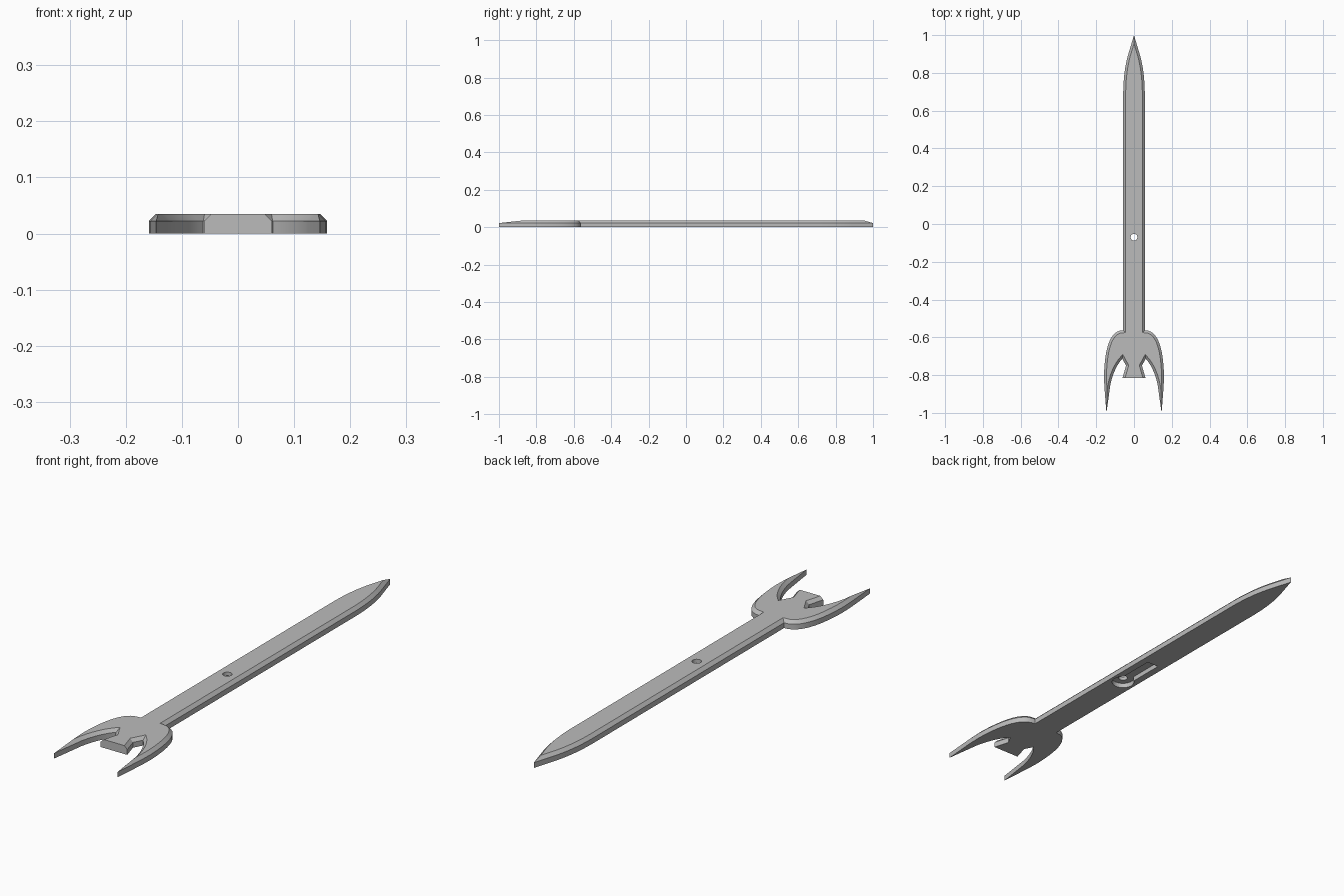
import bpy, bmesh
from mathutils import Vector

if "Cube" in bpy.data.objects:
    bpy.data.objects.remove(bpy.data.objects["Cube"], do_unlink=True)

HEIGHT, WALL, CHAMFER = 0.035, 0.022, 0.013

grey = bpy.data.materials.new("plain grey")
grey.use_nodes = True
grey.diffuse_color = (0.5, 0.5, 0.5, 1)
grey.node_tree.nodes["Principled BSDF"].inputs["Base Color"].default_value = (0.5, 0.5, 0.5, 1)


def bend(a, c, b, n=10):
    """Points of a quadratic curve from a to b pulled towards c."""
    a, b, c = Vector(a), Vector(b), Vector(c)
    return [a * (1 - t) ** 2 + c * 2 * t * (1 - t) + b * t * t
            for t in (i / n for i in range(n + 1))]


def inset(points, dists):
    """Move every edge of a counter-clockwise outline inward by its distance."""
    n = len(points)
    normals = []
    for i in range(n):
        d = (points[(i + 1) % n] - points[i]).normalized()
        normals.append(Vector((-d.y, d.x)))
    result = []
    for i in range(n):
        m, k = normals[i - 1], normals[i]
        e, f = dists[i - 1], dists[i]
        det = m.x * k.y - m.y * k.x
        if abs(det) < 1e-5:
            move = k * f
        else:
            move = Vector(((e * k.y - f * m.y) / det, (m.x * f - k.x * e) / det))
        result.append(points[i] + move)
    return result


# Left half of the outline, from the tail stub round to the pointed tip
half = [Vector((0.061, -0.815)), Vector((0.042, -0.75))]
half += bend((0.062, -0.713), (0.105, -0.76), (0.125, -0.85))
half += [Vector((0.146, -1)), Vector((0.157, -0.86))]
half += bend((0.159, -0.8), (0.152, -0.56), (0.057, -0.563))
half += bend((0.057, 0.7), (0.055, 0.81), (0.033, 0.89), 8)
outline = half + [Vector((0, 1))] + [Vector((-p.x, p.y)) for p in reversed(half)]

# The square end of the stub keeps its full height
top = inset(outline, [CHAMFER] * (len(outline) - 1) + [0])

# Pointer body: vertical wall, then a chamfer up to the flat face
bm = bmesh.new()
rings = [[bm.verts.new((p.x, p.y, z)) for p in pts]
         for pts, z in ((outline, 0), (outline, WALL), (top, HEIGHT))]
count = len(outline)
for low, high in zip(rings, rings[1:]):
    for i in range(count):
        j = (i + 1) % count
        bm.faces.new((low[i], low[j], high[j], high[i]))
bm.faces.new(rings[2])
bm.faces.new(rings[0][::-1])
bmesh.ops.recalc_face_normals(bm, faces=bm.faces)
mesh = bpy.data.meshes.new("pointer")
bm.to_mesh(mesh)
bm.free()
pointer = bpy.data.objects.new("pointer", mesh)
bpy.context.collection.objects.link(pointer)
mesh.materials.append(grey)


def cut(cutter):
    """Subtract a cutter from the pointer, then remove it."""
    cutter.hide_render = True
    bpy.ops.object.select_all(action='DESELECT')
    pointer.select_set(True)
    bpy.context.view_layer.objects.active = pointer
    mod = pointer.modifiers.new("cut", 'BOOLEAN')
    mod.operation = 'DIFFERENCE'
    mod.solver = 'EXACT'
    mod.object = cutter
    bpy.ops.object.modifier_apply(modifier=mod.name)
    bpy.data.objects.remove(cutter, do_unlink=True)


def cylinder(radius):
    bpy.ops.mesh.primitive_cylinder_add(vertices=32, radius=radius, depth=1, location=(0, -0.07, 0))
    return bpy.context.object


# Through hole, and the keyhole recess on the underside
cut(cylinder(0.018))
boss = cylinder(0.045)
boss.scale.z = 0.04
cut(boss)
bpy.ops.mesh.primitive_cube_add(size=1, location=(0, 0.025, 0))
slot = bpy.context.object
slot.scale = (0.054, 0.19, 0.04)
cut(slot)

bpy.ops.object.shade_smooth_by_angle(angle=0.4)
